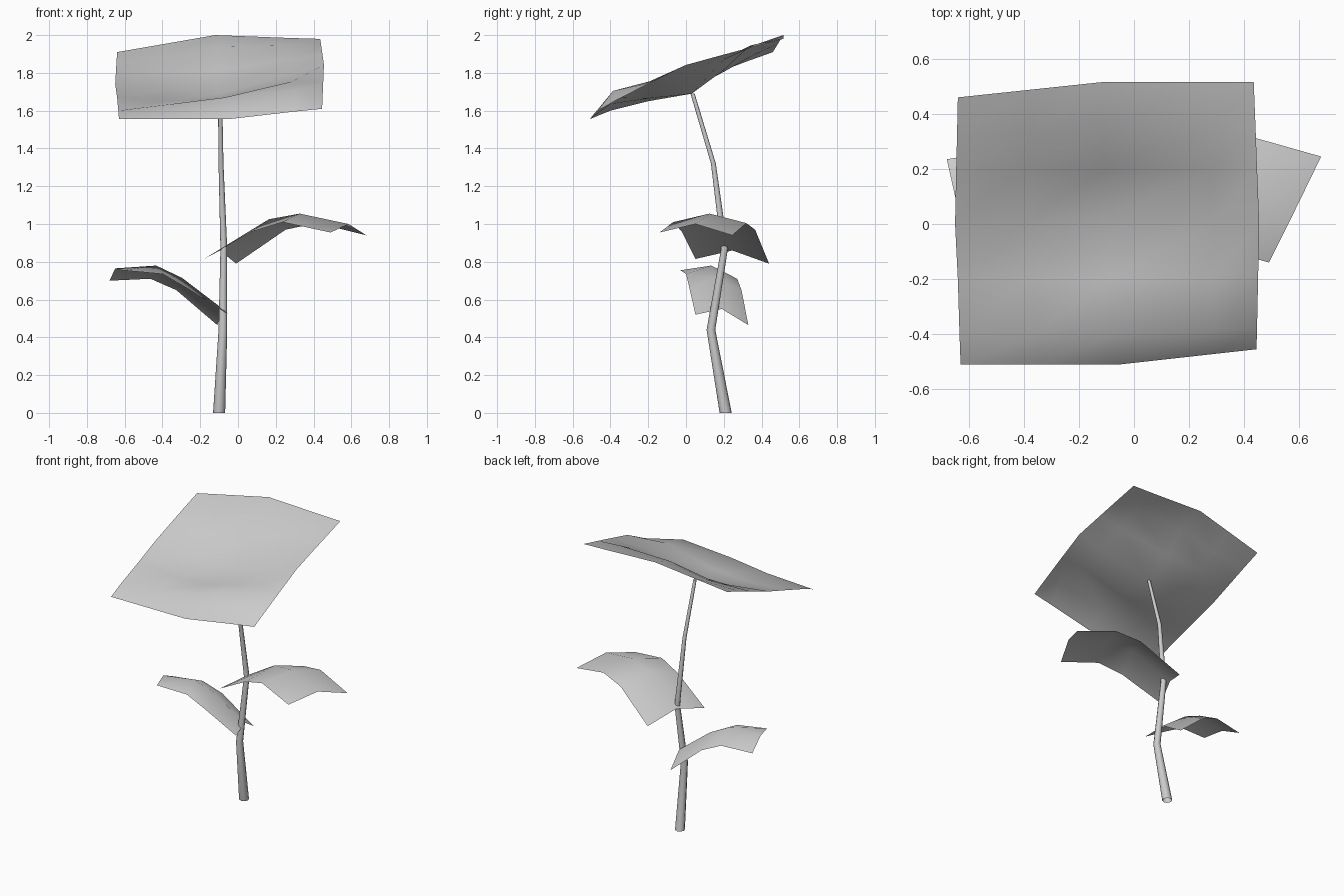
import bpy
import bmesh
import math
from mathutils import Vector

cube = bpy.data.objects.get("Cube")
if cube:
    bpy.data.objects.remove(cube, do_unlink=True)

# Single colour for the whole plant
grey = bpy.data.materials.new("pale_grey")
grey.use_nodes = True
colour = (0.6, 0.6, 0.6, 1.0)
grey.diffuse_color = colour
grey.node_tree.nodes["Principled BSDF"].inputs["Base Color"].default_value = colour


def build_strip_mesh(name, rows, closed=False):
    """Skin a list of equally long point rows with smooth quads."""
    bm = bmesh.new()
    grid = [[bm.verts.new(point) for point in row] for row in rows]
    count = len(rows[0])
    spans = count if closed else count - 1
    for lower, upper in zip(grid, grid[1:]):
        for i in range(spans):
            j = (i + 1) % count
            face = bm.faces.new((lower[i], lower[j], upper[j], upper[i]))
            face.smooth = True
    mesh = bpy.data.meshes.new(name)
    bm.to_mesh(mesh)
    bm.free()
    mesh.materials.append(grey)
    obj = bpy.data.objects.new(name, mesh)
    bpy.context.collection.objects.link(obj)
    return obj


def head_row(start, middle, end, heights):
    """Row of the flower head: heights spread along a plan line bent at its middle."""
    start, middle, end = Vector(start), Vector(middle), Vector(end)
    plan = (start, start.lerp(middle, 0.5), middle, middle.lerp(end, 0.7), end)
    return [(p.x, p.y, z) for p, z in zip(plan, heights)]


def leaf_row(start, end, heights):
    """Row along a leaf, with two bends between its base and its tip."""
    start, end = Vector(start), Vector(end)
    plan = [start.lerp(end, t) for t in (0, 0.38, 0.62, 1)]
    return [(p.x, p.y, z) for p, z in zip(plan, heights)]


def stem_ring(x, y, z, radius, sides=8):
    """Horizontal ring of points around the stem."""
    angles = [2 * math.pi * k / sides for k in range(sides)]
    return [(x + radius * math.cos(a), y + radius * math.sin(a), z) for a in angles]


# Bent, tapering stem, open at both ends
build_strip_mesh("stem", [
    stem_ring(-0.1, 0.21, 0, 0.032),
    stem_ring(-0.08, 0.132, 0.44, 0.023),
    stem_ring(-0.075, 0.204, 0.87, 0.018),
    stem_ring(-0.09, 0.145, 1.32, 0.013),
    stem_ring(-0.095, 0.035, 1.69, 0.011),
], closed=True)

# Large tilted, wavy flower head, rows running from front to back
build_strip_mesh("flower_head", [
    head_row((-0.63, -0.51), (-0.05, -0.51), (0.445, -0.455),
             (1.555, 1.555, 1.555, 1.595, 1.61)),
    head_row((-0.634, -0.4), (-0.07, -0.4), (0.447, -0.38),
             (1.6, 1.635, 1.67, 1.705, 1.65)),
    head_row((-0.64, -0.2), (-0.09, -0.2), (0.451, -0.19),
             (1.67, 1.65, 1.665, 1.755, 1.747)),
    head_row((-0.65, 0), (-0.1, 0.03), (0.455, 0),
             (1.74, 1.71, 1.69, 1.79, 1.842)),
    head_row((-0.646, 0.2), (-0.11, 0.2), (0.447, 0.2),
             (1.815, 1.805, 1.815, 1.87, 1.897)),
    head_row((-0.643, 0.32), (-0.115, 0.34), (0.442, 0.34),
             (1.86, 1.88, 1.94, 1.945, 1.934)),
    head_row((-0.64, 0.46), (-0.12, 0.515), (0.435, 0.515),
             (1.91, 1.955, 2, 1.985, 1.98)),
])

# Upper arched leaf, rows running along its length
build_strip_mesh("upper_leaf", [
    leaf_row((-0.18, 0.05), (0.49, -0.14), (0.815, 0.96, 1.01, 0.955)),
    leaf_row((-0.095, 0.245), (0.585, 0.05), (0.86, 1.025, 1.055, 1)),
    leaf_row((-0.01, 0.44), (0.68, 0.245), (0.79, 0.97, 1.005, 0.94)),
])

# Lower arched leaf on the opposite side
build_strip_mesh("lower_leaf", [
    leaf_row((-0.11, 0.33), (-0.68, 0.235), (0.465, 0.65, 0.71, 0.7)),
    leaf_row((-0.08, 0.19), (-0.65, 0.1), (0.55, 0.715, 0.78, 0.765)),
    leaf_row((-0.05, 0.05), (-0.61, -0.03), (0.52, 0.655, 0.735, 0.755)),
])
